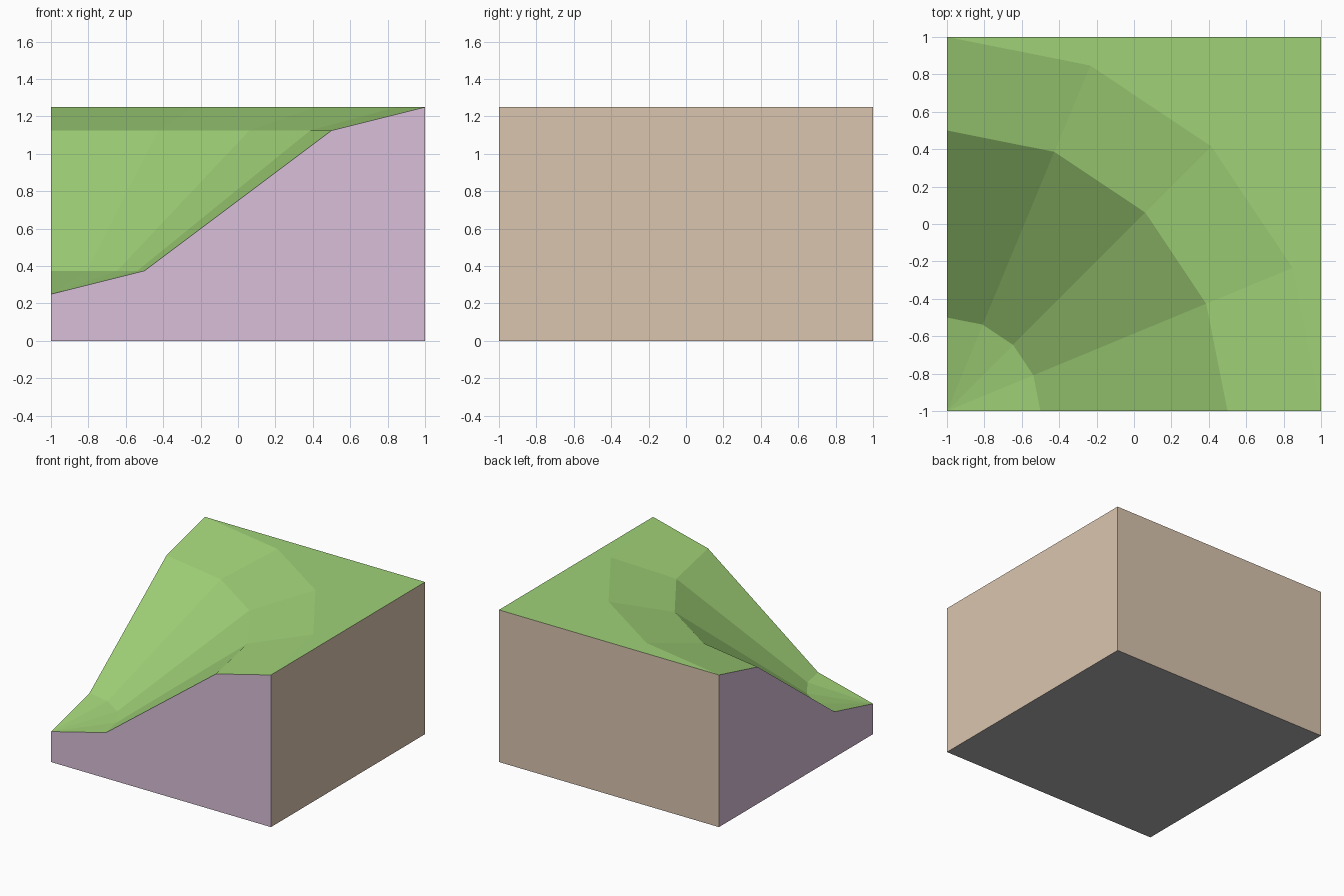
import bpy, bmesh
from math import cos, sin, pi

cube = bpy.data.objects.get("Cube")
if cube:
    bpy.data.objects.remove(cube)


def material(name, *rgb):
    # sRGB bytes to a linear flat colour
    lin = [((c / 255 + 0.055) / 1.055) ** 2.4 for c in rgb] + [1]
    m = bpy.data.materials.new(name)
    m.use_nodes = True
    m.diffuse_color = lin
    bsdf = next(n for n in m.node_tree.nodes if n.type == 'BSDF_PRINCIPLED')
    bsdf.inputs["Base Color"].default_value = lin
    return m


GRASS, CUT, BACK, BASE = range(4)
materials = [
    material("grass green", 160, 210, 119),
    material("cut side lilac", 216, 191, 216),
    material("back side tan", 218, 197, 175),
    material("base grey", 174, 174, 174),
]

SEGMENTS = 4
RINGS = [(0.5, 0.375), (1.5, 1.125), (2.0, 1.25)]  # radius, height of slope
LOW, HIGH = 0.25, 1.25

bm = bmesh.new()


def face(verts, mat):
    bm.faces.new(verts).material_index = mat


# Slope: quarter rings around the low corner
low = bm.verts.new((-1, -1, LOW))
rings = []
for r, z in RINGS:
    angles = [i * pi / 2 / SEGMENTS for i in range(SEGMENTS + 1)]
    rings.append([bm.verts.new((r * cos(a) - 1, r * sin(a) - 1, z)) for a in angles])
high = bm.verts.new((1, 1, HIGH))

for i in range(SEGMENTS):
    face([low, rings[0][i], rings[0][i + 1]], GRASS)
    for a, b in zip(rings, rings[1:]):
        face([a[i], b[i], b[i + 1], a[i + 1]], GRASS)
    # Plateau fan from the high corner
    face([high, rings[-1][i + 1], rings[-1][i]], GRASS)

# Base and walls
b0, b1, b2, b3 = [bm.verts.new((x, y, 0)) for x, y in ((-1, -1), (1, -1), (1, 1), (-1, 1))]
face([b3, b2, b1, b0], BASE)
face([b0, b1] + [ring[0] for ring in reversed(rings)] + [low], CUT)
face([b3, b0, low] + [ring[-1] for ring in rings], CUT)
face([b1, b2, high, rings[-1][0]], BACK)
face([b2, b3, rings[-1][-1], high], BACK)

bmesh.ops.recalc_face_normals(bm, faces=bm.faces[:])

mesh = bpy.data.meshes.new("terrain_corner_slope")
bm.to_mesh(mesh)
bm.free()
for m in materials:
    mesh.materials.append(m)
block = bpy.data.objects.new("terrain_corner_slope", mesh)
bpy.context.collection.objects.link(block)
